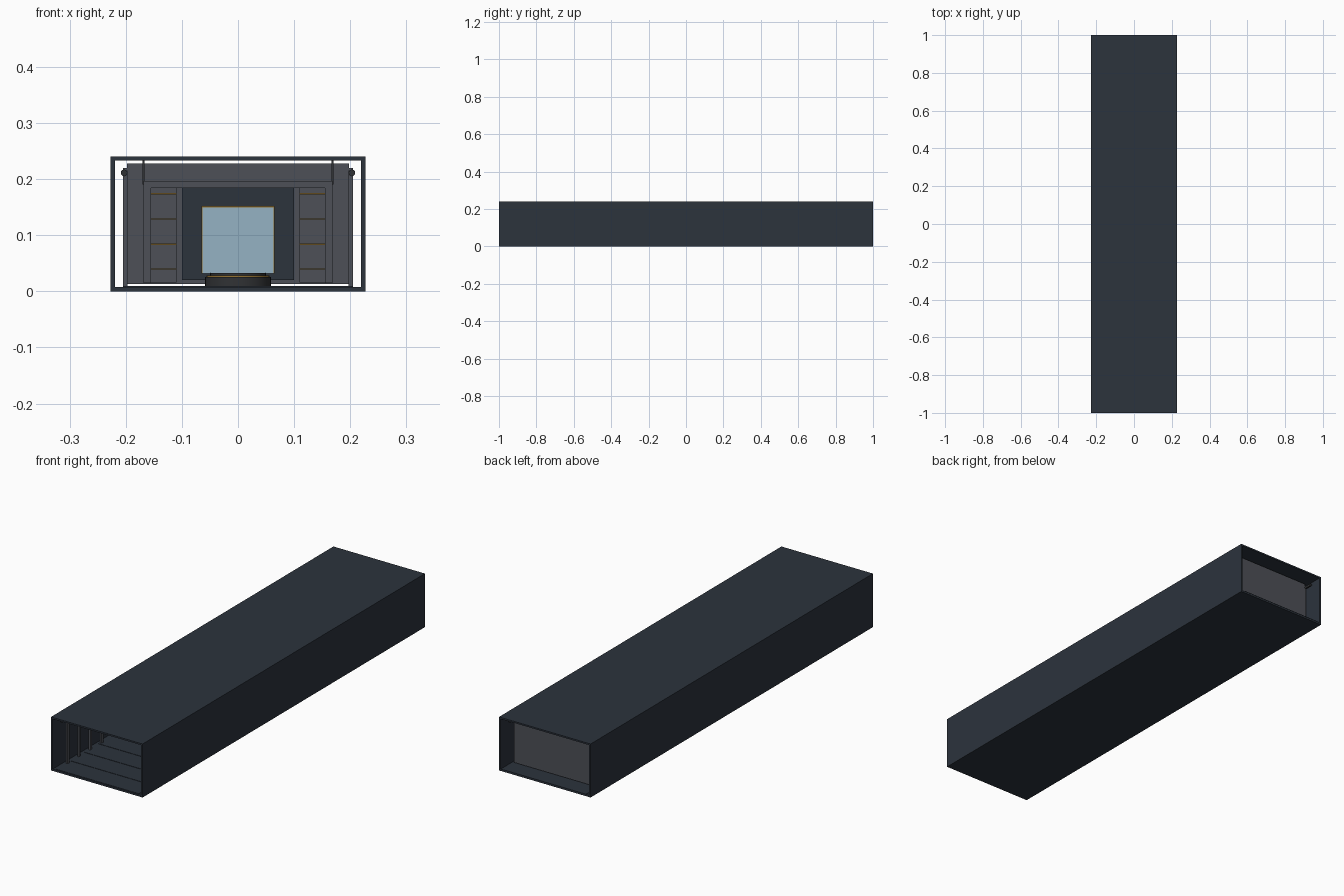
import bpy
from math import pi

if "Cube" in bpy.data.objects:
    bpy.data.objects.remove(bpy.data.objects["Cube"])


def mat(name, r, g, b, a=1.0):
    m = bpy.data.materials.new(name)
    m.diffuse_color = (r, g, b, a)
    m.use_nodes = True
    m.node_tree.nodes["Principled BSDF"].inputs["Base Color"].default_value = m.diffuse_color
    return m


NAVY = mat("navy_steel", 0.025, 0.033, 0.046)
GREY = mat("grey_panel", 0.075, 0.08, 0.095)
BLACK = mat("dark_metal", 0.03, 0.032, 0.035)
GOLD = mat("amber_trim", 0.30, 0.17, 0.03)
GLASS = mat("blue_glass", 0.30, 0.45, 0.55, 0.7)


def box(name, x0, x1, y0, y1, z0, z1, m):
    bpy.ops.mesh.primitive_cube_add(size=1, location=((x0 + x1) / 2, (y0 + y1) / 2, (z0 + z1) / 2))
    o = bpy.context.object
    o.name = name
    o.scale = (x1 - x0, y1 - y0, z1 - z0)
    bpy.ops.object.transform_apply(location=True, rotation=False, scale=True)
    o.data.materials.append(m)
    return o


def mirror(o):
    mod = o.modifiers.new("mirror", "MIRROR")
    mod.use_axis[0] = True
    return o


def repeat(o, count, step):
    mod = o.modifiers.new("repeat", "ARRAY")
    mod.count = count
    mod.use_relative_offset = False
    mod.use_constant_offset = True
    mod.constant_offset_displace = (0, step, 0)
    return o


def cyl(name, r, depth, loc, m, rot=(0, 0, 0), sides=32):
    bpy.ops.mesh.primitive_cylinder_add(vertices=sides, radius=r, depth=depth, location=loc, rotation=rot)
    o = bpy.context.object
    o.name = name
    bpy.ops.object.transform_apply(location=True, rotation=True, scale=True)
    bpy.ops.object.shade_smooth_by_angle()
    o.data.materials.append(m)
    return o


# Outer shell, open at both ends
box("floor", -0.227, 0.227, -1, 1, 0, 0.008, NAVY)
box("ceiling", -0.227, 0.227, -1, 1, 0.233, 0.24, NAVY)
mirror(box("side_wall", 0.219, 0.227, -1, 1, 0.008, 0.233, NAVY))

# Thin floor slabs with seams between them
repeat(box("floor_slab", -0.205, 0.205, -0.995, -0.899, 0.008, 0.0095, NAVY), 20, 0.1)

# Ribs along the walls
repeat(mirror(box("wall_rib", 0.197, 0.205, -0.925, -0.913, 0.0095, 0.215, GREY)), 23, 0.08)

# Service rails under the ceiling
mirror(cyl("service_rail", 0.006, 1.92, (0.203, 0, 0.211), BLACK, (pi / 2, 0, 0), 12))

# End wall with dark door
box("end_wall", -0.205, 0.205, 0.9, 0.925, 0.013, 0.22, GREY)
box("end_wall_cap", -0.198, 0.198, 0.9, 0.925, 0.22, 0.228, GREY)
box("end_door", -0.1, 0.1, 0.892, 0.9, 0.02, 0.184, NAVY)

# Inner portal hung from the ceiling
mirror(box("portal_post", 0.155, 0.168, 0.55, 0.59, 0.015, 0.184, GREY))
box("portal_lintel", -0.168, 0.168, 0.55, 0.59, 0.184, 0.197, GREY)
mirror(box("portal_hanger", 0.167, 0.170, 0.56, 0.58, 0.19, 0.233, BLACK))

# Side cabinets with amber strips
mirror(box("cabinet", 0.11, 0.155, 0.62, 0.88, 0.016, 0.184, GREY))
for z in (0.04, 0.084, 0.129, 0.174):
    mirror(box("cabinet_strip", 0.11, 0.155, 0.617, 0.62, z - 0.001, z + 0.001, GOLD))

# Round pedestal and glass display
cyl("pedestal_base", 0.059, 0.016, (0, 0.7, 0.0175), BLACK)
cyl("pedestal_ring", 0.056, 0.003, (0, 0.7, 0.027), GOLD)
cyl("pedestal_top", 0.05, 0.004, (0, 0.7, 0.0305), BLACK)
box("display_glass", -0.065, 0.063, 0.697, 0.703, 0.032, 0.149, GLASS)
box("display_top_trim", -0.065, 0.065, 0.696, 0.704, 0.149, 0.152, GOLD)
mirror(box("display_side_trim", 0.063, 0.065, 0.696, 0.704, 0.032, 0.149, GOLD))
